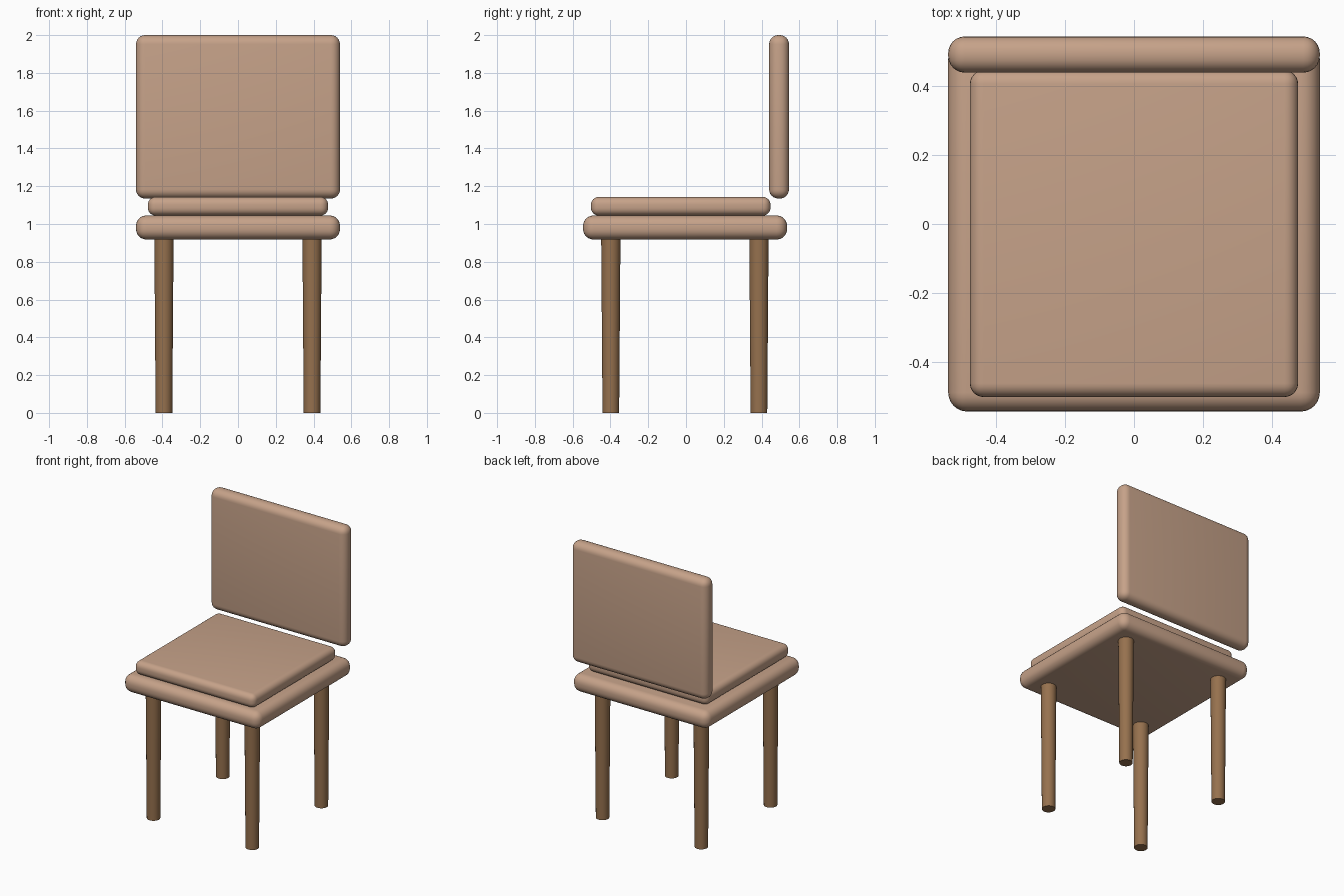
import bpy
import math

if "Cube" in bpy.data.objects:
    bpy.data.objects.remove(bpy.data.objects["Cube"])


def material(name, rgb):
    # sRGB 0-255 to linear
    m = bpy.data.materials.new(name)
    lin = [((c / 255 + 0.055) / 1.055) ** 2.4 for c in rgb]
    m.diffuse_color = (*lin, 1)
    m.use_nodes = True
    m.node_tree.nodes["Principled BSDF"].inputs["Base Color"].default_value = m.diffuse_color
    return m


fabric = material("tan fabric", (198, 162, 137))
wood = material("brown wood", (150, 113, 78))


def padded_box(name, x, y, z, radius):
    """Rounded box from (min, max) ranges."""
    ranges = (x, y, z)
    bpy.ops.mesh.primitive_cube_add(size=1, location=[(a + b) / 2 for a, b in ranges])
    ob = bpy.context.object
    ob.name = name
    ob.scale = [b - a for a, b in ranges]
    bpy.ops.object.transform_apply(location=False, rotation=False, scale=True)
    bev = ob.modifiers.new("round", 'BEVEL')
    bev.width = radius
    bev.segments = 6
    ob.data.materials.append(fabric)
    bpy.ops.object.modifier_apply(modifier="round")
    bpy.ops.object.shade_smooth_by_angle(angle=math.radians(35))
    return ob


# Upholstered parts
padded_box("seat", (-0.54, 0.54), (-0.545, 0.535), (0.918, 1.045), 0.055)
padded_box("seat_cushion", (-0.477, 0.477), (-0.503, 0.447), (1.045, 1.143), 0.04)
padded_box("backrest", (-0.54, 0.54), (0.44, 0.545), (1.135, 2.0), 0.048)

# Tapered round legs
for side, x in (("left", -0.392), ("right", 0.392)):
    for end, y in (("front", -0.398), ("back", 0.386)):
        bpy.ops.mesh.primitive_cone_add(vertices=32, radius1=0.044, radius2=0.051,
                                        depth=0.93, location=(x, y, 0.465))
        leg = bpy.context.object
        leg.name = f"{end}_{side}_leg"
        leg.data.materials.append(wood)
        bpy.ops.object.shade_smooth_by_angle(angle=math.radians(35))
